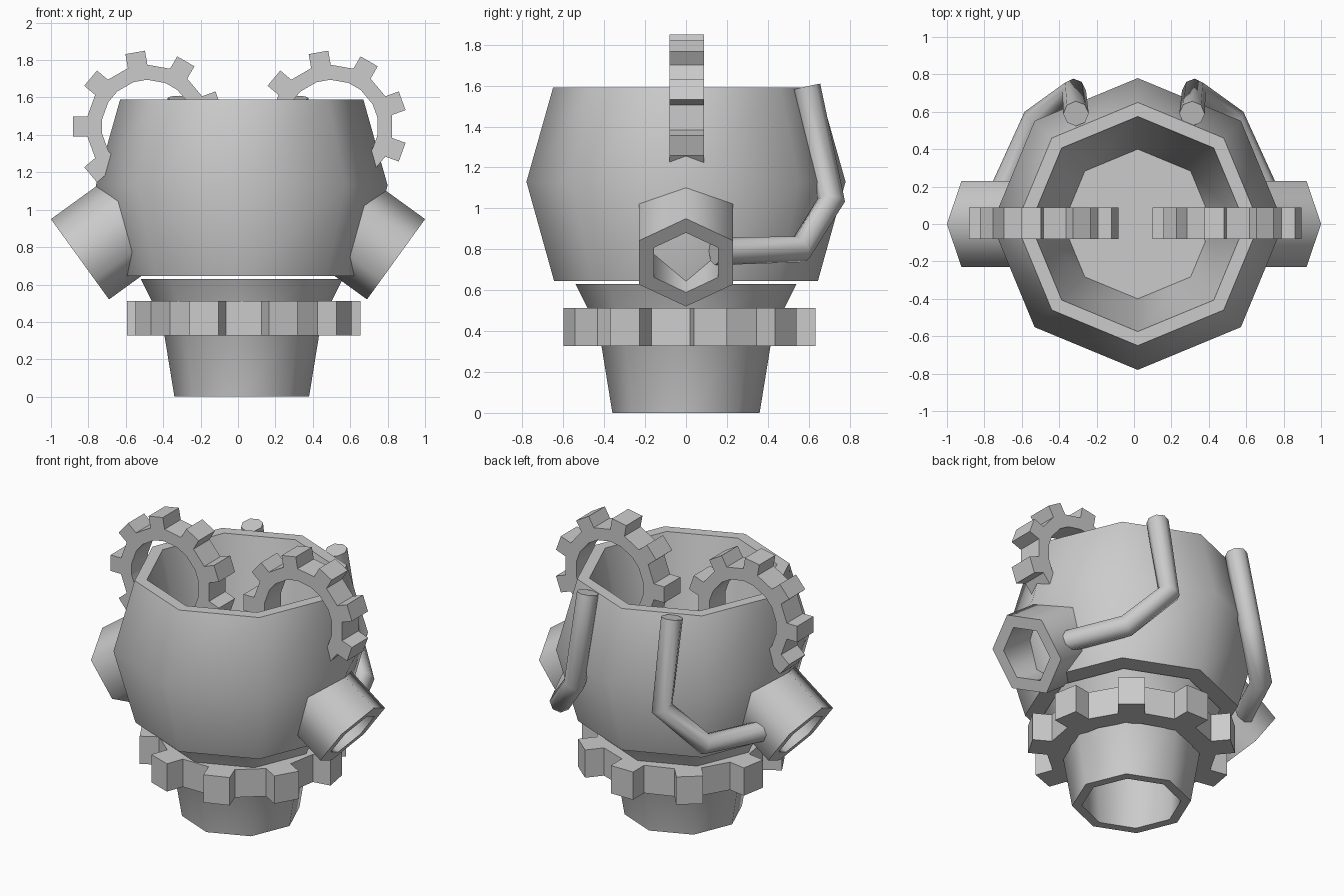
import bpy, bmesh
from math import sin, cos, pi, radians, atan2, hypot
from mathutils import Vector

cube = bpy.data.objects.get("Cube")
if cube:
    bpy.data.objects.remove(cube, do_unlink=True)

grey = bpy.data.materials.new("plain grey")
grey.use_nodes = True
grey.diffuse_color = (0.6, 0.6, 0.6, 1)
grey.node_tree.nodes["Principled BSDF"].inputs["Base Color"].default_value = (0.6, 0.6, 0.6, 1)


def finish(obj, angle):
    """Give the object its colour and its smooth shading limit."""
    obj.data.materials.clear()
    obj.data.materials.append(grey)
    bpy.ops.object.select_all(action='DESELECT')
    obj.select_set(True)
    bpy.context.view_layer.objects.active = obj
    bpy.ops.object.shade_smooth_by_angle(angle=radians(angle))


def from_bmesh(name, bm, angle):
    bmesh.ops.recalc_face_normals(bm, faces=bm.faces)
    mesh = bpy.data.meshes.new(name)
    bm.to_mesh(mesh)
    bm.free()
    obj = bpy.data.objects.new(name, mesh)
    bpy.context.collection.objects.link(obj)
    finish(obj, angle)
    return obj


def skin(bm, rings, closed):
    """Join rings of points with quads; cap the ends or close the loop."""
    rings = [[bm.verts.new(p) for p in ring] for ring in rings]
    n = len(rings[0])
    for a, b in zip(rings, rings[1:] + (rings[:1] if closed else [])):
        for i in range(n):
            j = (i + 1) % n
            bm.faces.new((a[i], a[j], b[j], b[i]))
    if not closed:
        bm.faces.new(rings[0])
        bm.faces.new(rings[-1])


def lathe(name, profile, sides, closed=False, angle=65):
    """Turn a (radius, height) profile around z."""
    bm = bmesh.new()
    turns = [2 * pi * i / sides for i in range(sides)]
    skin(bm, [[(r * cos(t), r * sin(t), z) for t in turns] for r, z in profile], closed)
    return from_bmesh(name, bm, angle)


def gear(name, tip, thickness, teeth=9):
    """Flat ring with straight teeth, the first along +x."""
    root, hole, half = tip * 0.81, tip * 0.62, tip * 0.132
    outer, inner = [], []
    for k in range(teeth):
        turn = 2 * pi * k / teeth
        for r, w in ((root, -half), (tip, -half), (tip, half), (root, half)):
            a, d = turn + atan2(w, r), hypot(r, w)
            outer.append((d * cos(a), d * sin(a)))
            inner.append((hole * cos(a), hole * sin(a)))
    h = thickness / 2
    bm = bmesh.new()
    skin(bm, [[(x, y, z) for x, y in pts] for pts, z in
              ((outer, -h), (outer, h), (inner, h), (inner, -h))], True)
    return from_bmesh(name, bm, 30)


CENTRE = 0.02

# Hollow bowl
bowl = lathe("bowl", [(0.645, 0.645), (0.78, 1.13), (0.65, 1.59),
                      (0.575, 1.59), (0.40, 0.80)], 8)
bowl.location.x = CENTRE

# Neck, open below
neck = lathe("neck", [(0.33, 0.45), (0.30, 0), (0.36, 0), (0.425, 0.40), (0.54, 0.63)], 8)
neck.location.x = CENTRE

# Collar gear, one tooth towards the back
collar = gear("collar_gear", 0.62, 0.185)
collar.location = (0.03, 0.012, 0.42)
collar.rotation_euler.z = pi / 2

for side, label in ((1, "left"), (-1, "right")):
    # Upright gear set through the rim
    wheel = gear(label + "_gear", 0.402, 0.17)
    wheel.rotation_euler = (pi / 2, pi, 0)
    wheel.location = (CENTRE - 0.01 + side * 0.49, 0.004, 1.445)

    # Six-sided socket, open at the outer end
    axis = Vector((side * 0.81, 0, -0.586))
    socket = lathe(label + "_socket", [(0.265, -0.42), (0.265, 0), (0.18, 0), (0.18, -0.42)],
                   6, closed=True)
    socket.rotation_euler.y = atan2(axis.x, axis.z)
    socket.location = (side * 0.845, 0, 0.735)

    # Bent pipe from the socket up to the rim
    curve = bpy.data.curves.new(label + "_pipe", 'CURVE')
    curve.dimensions = '3D'
    curve.bevel_depth = 0.068
    curve.bevel_resolution = 2
    curve.use_fill_caps = True
    path = ((0.72, 0.14, 0.79), (0.53, 0.56, 0.80), (0.32, 0.71, 1.04), (0.31, 0.59, 1.595))
    spline = curve.splines.new('POLY')
    spline.points.add(len(path) - 1)
    for point, (x, y, z) in zip(spline.points, path):
        point.co = (side * x, y, z, 1)
    pipe = bpy.data.objects.new(label + "_pipe", curve)
    bpy.context.collection.objects.link(pipe)
    bpy.ops.object.select_all(action='DESELECT')
    pipe.select_set(True)
    bpy.context.view_layer.objects.active = pipe
    bpy.ops.object.convert(target='MESH')
    finish(pipe, 65)
